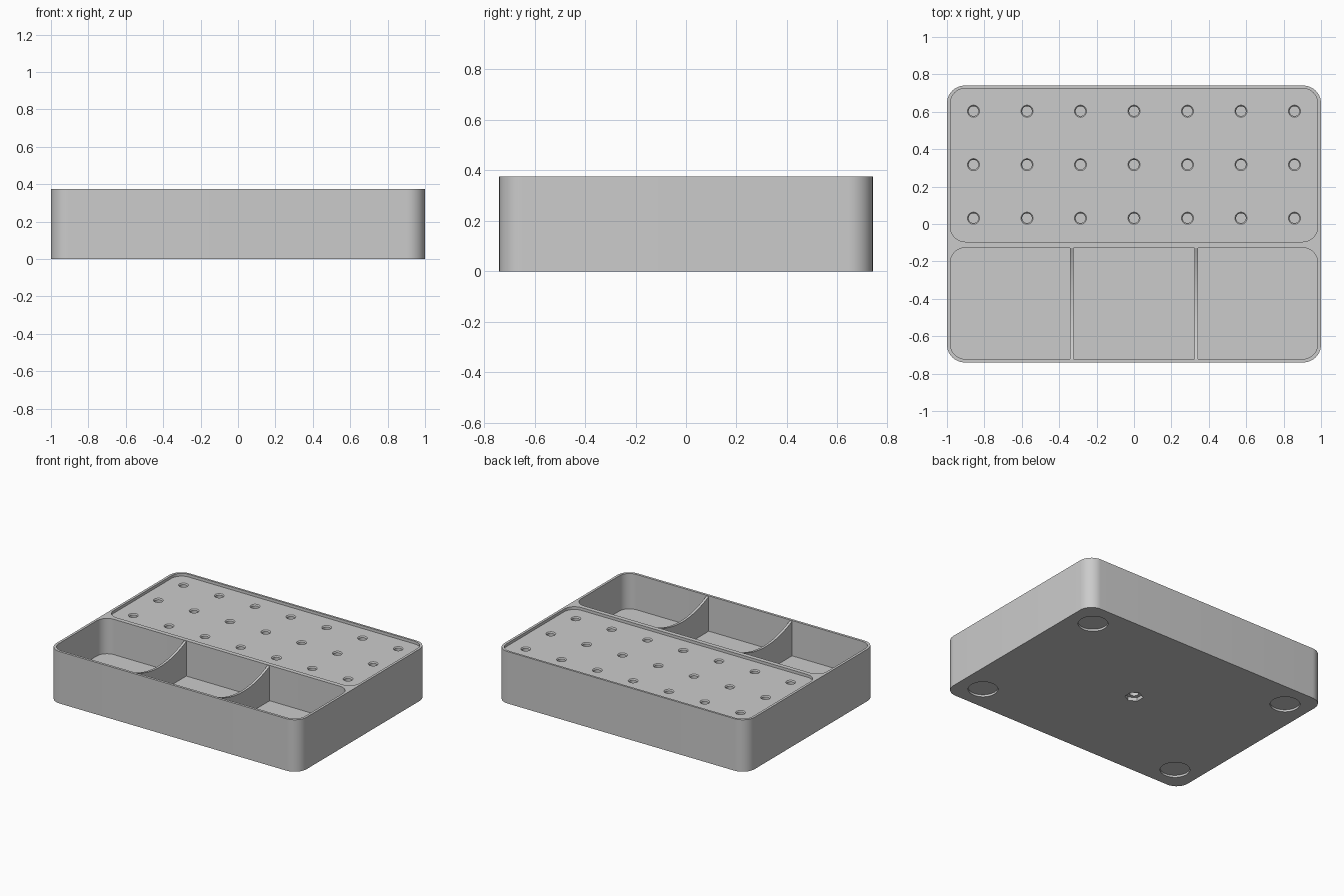
import bpy, bmesh, math

cube = bpy.data.objects.get("Cube")
if cube:
    bpy.data.objects.remove(cube, do_unlink=True)

H = 0.375
grey = bpy.data.materials.new("plain grey")
grey.use_nodes = True
colour = (0.6, 0.6, 0.6, 1)
grey.diffuse_color = colour
grey.node_tree.nodes["Principled BSDF"].inputs["Base Color"].default_value = colour


def make(name, bm):
    bmesh.ops.recalc_face_normals(bm, faces=bm.faces)
    mesh = bpy.data.meshes.new(name)
    bm.to_mesh(mesh)
    bm.free()
    mesh.materials.append(grey)
    ob = bpy.data.objects.new(name, mesh)
    bpy.context.collection.objects.link(ob)
    return ob


def extrude(bm, points, offset):
    face = bm.faces.new([bm.verts.new(p) for p in points])
    new = bmesh.ops.extrude_face_region(bm, geom=[face])["geom"]
    bmesh.ops.translate(bm, vec=offset,
                        verts=[v for v in new if isinstance(v, bmesh.types.BMVert)])


def rounded_block(name, x, y0, y1, z0, z1, r, steps=12):
    points = []
    corners = ((x - r, y1 - r), (r - x, y1 - r), (r - x, y0 + r), (x - r, y0 + r))
    for quarter, (cx, cy) in enumerate(corners):
        for i in range(steps + 1):
            a = (quarter + i / steps) * math.pi / 2
            points.append((cx + r * math.cos(a), cy + r * math.sin(a), z0))
    bm = bmesh.new()
    extrude(bm, points, (0, 0, z1 - z0))
    return make(name, bm)


def discs(name, centres, r, z0, z1, sides=32, r_top=None):
    bm = bmesh.new()
    for x, y in centres:
        new = bmesh.ops.create_cone(bm, cap_ends=True, segments=sides, radius1=r,
                                    radius2=r_top or r, depth=z1 - z0)
        bmesh.ops.translate(bm, verts=new["verts"], vec=(x, y, (z0 + z1) / 2))
    return make(name, bm)


def cut(body, cutter):
    mod = body.modifiers.new("cut", 'BOOLEAN')
    mod.operation = 'DIFFERENCE'
    mod.solver = 'EXACT'
    mod.object = cutter
    bpy.context.view_layer.objects.active = body
    bpy.ops.object.modifier_apply(modifier=mod.name)
    bpy.data.objects.remove(cutter, do_unlink=True)


# Tray body with a shallow rear deck and a deep front pocket
tray = rounded_block("tray_body", 1, -0.74, 0.74, 0, H, 0.095)
deck_z, floor_z = H - 0.02, 0.12
cut(tray, rounded_block("deck_cutter", 0.982, -0.095, 0.725, deck_z, H + 0.1, 0.08))
cut(tray, rounded_block("pocket_cutter", 0.982, -0.722, -0.127, floor_z, H + 0.1, 0.08))

# Grid of holes with a small chamfer
grid = [(0.286 * i, 0.317 + 0.286 * j) for i in range(-3, 4) for j in (-1, 0, 1)]
cut(tray, discs("hole_cutter", grid, 0.026, 0.15, H + 0.1))
cut(tray, discs("chamfer_cutter", grid, 0.026, deck_z - 0.008, deck_z + 0.002, r_top=0.034))

# Underside: foot recesses and a central hexagonal socket
feet = [(sx * 0.82, sy * 0.56) for sx in (-1, 1) for sy in (-1, 1)]
cut(tray, discs("foot_cutter", feet, 0.098, -0.1, 0.015))
cut(tray, discs("socket_cutter", [(0, 0)], 0.06, -0.1, 0.025, sides=6))
cut(tray, discs("bore_cutter", [(0, 0)], 0.03, -0.1, 0.08))

# Dividers with a scooped top edge
y0, y1, steps = -0.725, -0.124, 24
for side, x in (("right", -0.333), ("left", 0.333)):
    profile = [(x - 0.009, y0, floor_z - 0.01), (x - 0.009, y1, floor_z - 0.01)]
    for i in range(steps + 1):
        t = i / steps
        profile.append((x - 0.009, y1 + (y0 - y1) * t, H - 0.004 - 0.28 * t * (1 - t)))
    bm = bmesh.new()
    extrude(bm, profile, (0.018, 0, 0))
    make(side + "_divider", bm)

# Smooth the rounded corners, keep the edges sharp
for ob in bpy.context.scene.objects:
    ob.select_set(ob.type == 'MESH' and grey.name in ob.data.materials)
bpy.ops.object.shade_smooth_by_angle(angle=math.radians(30))
